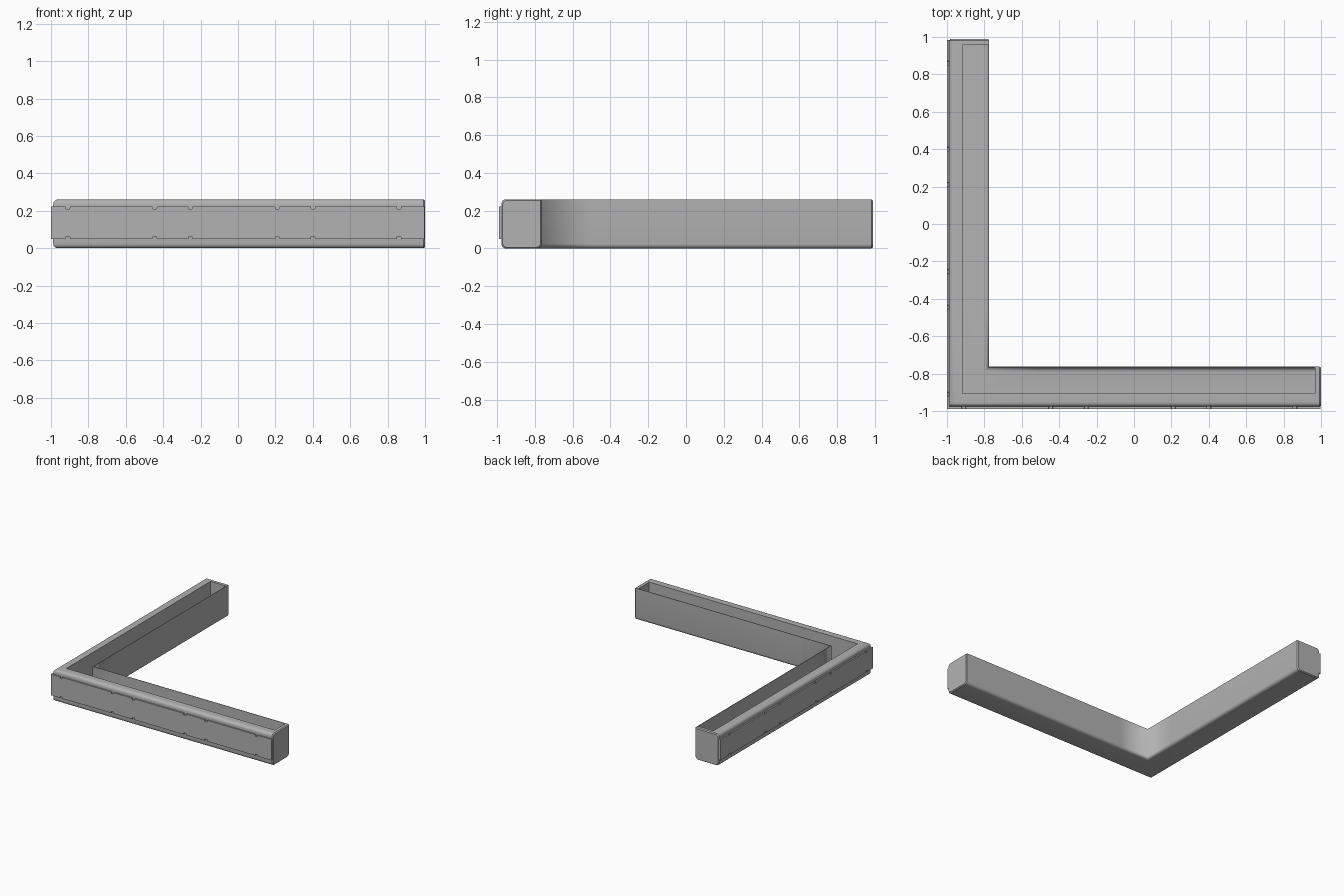
import bpy, bmesh, math

if "Cube" in bpy.data.objects:
    bpy.data.objects.remove(bpy.data.objects["Cube"])

X0, Y0 = -1.0, -0.989      # outer faces of the two arms
XE, YE = 1.0, 0.989        # free ends
W, H = 0.226, 0.26         # arm width, height
RIM, CAP, FLOOR, R = 0.082, 0.032, 0.008, 0.024

GREY = bpy.data.materials.new("dark_grey")
GREY.diffuse_color = (0.45, 0.45, 0.45, 1)
GREY.use_nodes = True
GREY.node_tree.nodes["Principled BSDF"].inputs["Base Color"].default_value = GREY.diffuse_color


def side(y):
    """Station on the arm that runs along y."""
    return lambda d, z: (X0 + d, y, z)


def front(x):
    """Station on the arm that runs along x."""
    return lambda d, z: (x, Y0 + d, z)


def corner(d, z):
    """Mitred corner station."""
    return (X0 + d, Y0 + d, z)


def loft(name, stations, smooth=True):
    """Join a row of (station, profile) rings into a closed solid."""
    bm = bmesh.new()
    rings = [[bm.verts.new(st(d, z)) for d, z in prof] for st, prof in stations]
    for a, b in zip(rings, rings[1:]):
        n = len(a)
        for i in range(n):
            j = (i + 1) % n
            bm.faces.new((a[i], a[j], b[j], b[i]))
    bm.faces.new(rings[0][::-1])
    bm.faces.new(rings[-1])
    bmesh.ops.recalc_face_normals(bm, faces=bm.faces)
    me = bpy.data.meshes.new(name)
    bm.to_mesh(me)
    bm.free()
    me.materials.append(GREY)
    ob = bpy.data.objects.new(name, me)
    bpy.context.collection.objects.link(ob)
    if smooth:
        bpy.ops.object.select_all(action='DESELECT')
        ob.select_set(True)
        bpy.context.view_layer.objects.active = ob
        bpy.ops.object.shade_smooth_by_angle(angle=math.radians(35))
    return ob


def arc(cx, cz, r, a0, a1, n=5):
    return [(cx + r * math.cos(math.radians(a0 + (a1 - a0) * i / n)),
             cz + r * math.sin(math.radians(a0 + (a1 - a0) * i / n)))
            for i in range(n + 1)]


def outline(inset=0.0):
    """Outer section: inner wall, rounded underside, rounded outer lip."""
    a, b, lo, hi = 0.012 + inset, W - inset, inset, H - inset
    return ([(b, hi)] + arc(b - R, lo + R, R, 0, -90)
            + arc(a + R, lo + R, R, 270, 180)
            + arc(a + R, hi - R, R, 180, 90))


# open trough: wide outer rim, thin inner wall, floor curving up into it
trough = (outline() + [(RIM, H), (RIM, FLOOR)]
          + arc(W - 0.004 - R, FLOOR + R, R, 270, 360) + [(W - 0.004, H)])
shell = loft("trough", [(side(YE - CAP), trough), (side(-0.5), trough), (corner, trough),
                        (front(-0.5), trough), (front(XE - CAP), trough)])

# shade softly around the inside corner of the wall
for e in shell.data.edges:
    ends = [shell.data.vertices[i].co for i in e.vertices]
    if all(abs(v.x - X0 - W) < R + 0.001 and abs((v.x - X0) - (v.y - Y0)) < 1e-4 for v in ends):
        e.use_edge_sharp = False

# closed ends: slightly softened border around a flat plate
for name, arm, end in (("side_end_cap", side, YE), ("front_end_cap", front, XE)):
    cap = loft(name, [(arm(end - CAP), outline()), (arm(end - 0.008), outline()),
                      (arm(end), outline(0.006))])
    for p in cap.data.polygons:
        if len(p.vertices) > 4:
            p.use_smooth = False

# raised facing strip around the outside, notched along both edges
NOTCHES = (-0.91, -0.445, -0.255, 0.21, 0.40, 0.86)


def strip(cut):
    lo, hi = 0.05 + cut, 0.222 - cut
    return [(0, lo), (0, hi), (0.016, hi), (0.016, lo)]


def notched(arm, end):
    row = []
    for c in NOTCHES:
        row += [(arm(c - 0.011), strip(0)), (arm(c - 0.010), strip(0.013)),
                (arm(c + 0.010), strip(0.013)), (arm(c + 0.011), strip(0))]
    return row + [(arm(end - 0.004), strip(0))]


loft("facing_strip",
     notched(side, YE)[::-1] + [(corner, strip(0))] + notched(front, XE), smooth=False)
